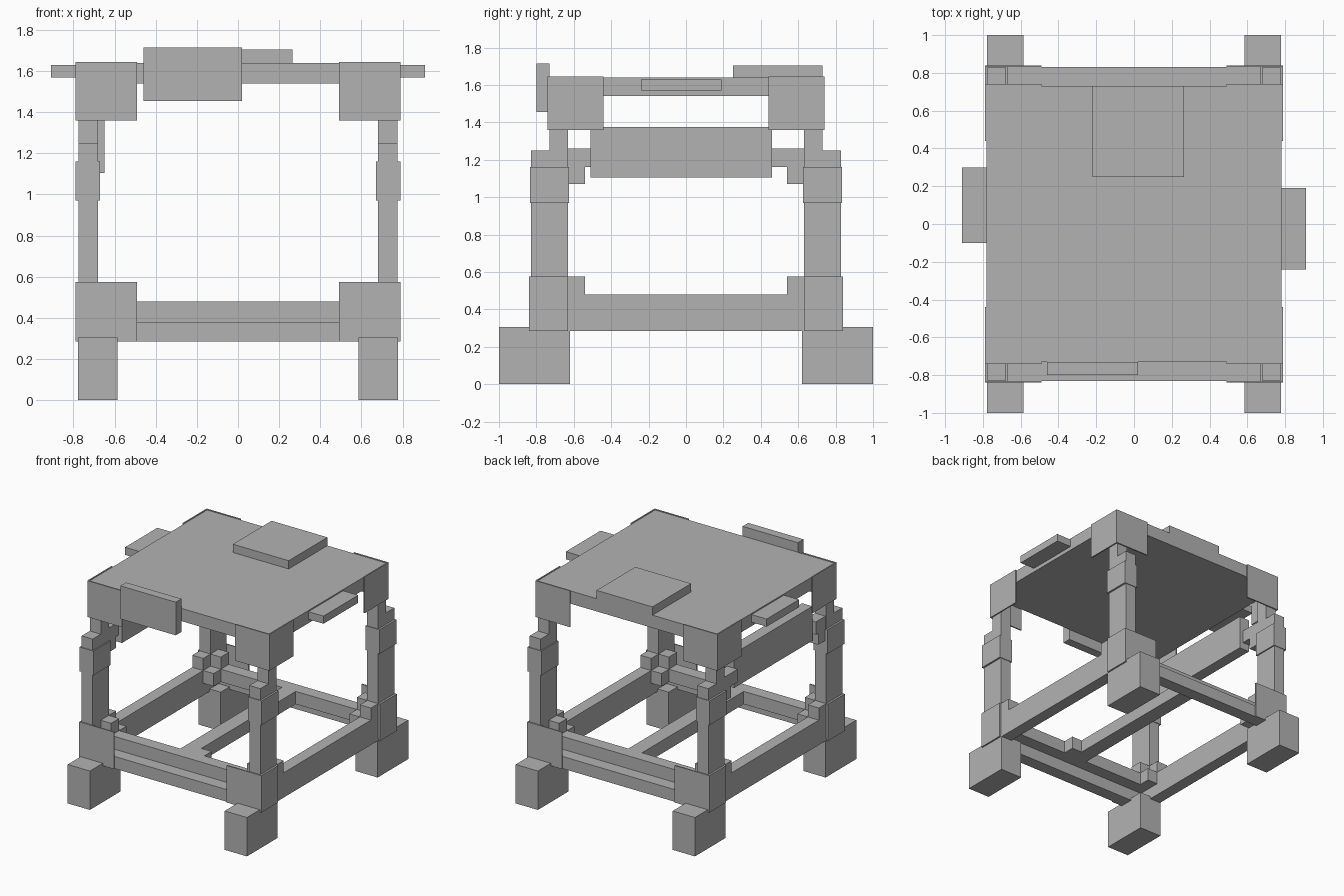
import bpy

cube = bpy.data.objects.get("Cube")
if cube:
    bpy.data.objects.remove(cube, do_unlink=True)

grey = bpy.data.materials.new("plain grey")
grey.use_nodes = True
color = (0.45, 0.45, 0.45, 1)
grey.diffuse_color = color
grey.node_tree.nodes["Principled BSDF"].inputs["Base Color"].default_value = color

CORNERS = [(sx, sy) for sx in (-1, 1) for sy in (-1, 1)]


def box(name, xs, ys, zs):
    """Axis-aligned block from its extents."""
    bpy.ops.mesh.primitive_cube_add(size=1)
    ob = bpy.context.object
    ob.name = name
    spans = [(min(s), max(s)) for s in (xs, ys, zs)]
    for v in ob.data.vertices:
        v.co = [hi if c > 0 else lo for c, (lo, hi) in zip(v.co, spans)]
    ob.data.materials.append(grey)
    return ob


def at_corners(name, xs, ys, zs):
    """The same block mirrored to all four corners."""
    for sx, sy in CORNERS:
        label = f"{name}_{'back' if sy > 0 else 'front'}_{'left' if sx > 0 else 'right'}"
        box(label, [sx * x for x in xs], [sy * y for y in ys], zs)


# Table top with loose boards on and around it
box("table_top", (-.78, .78), (-.73, .73), (1.54, 1.64))
box("top_board", (-.22, .265), (.25, .73), (1.64, 1.705))
box("front_board", (-.46, .02), (-.80, -.73), (1.455, 1.715))
box("left_board", (.78, .91), (-.24, .19), (1.57, 1.63))
box("right_board", (-.91, -.78), (-.10, .30), (1.57, 1.63))

# Thin plates wrapping the corners of the top
at_corners("top_corner_face", (.49, .79), (.73, .74), (1.36, 1.645))
at_corners("top_corner_side", (.78, .79), (.44, .74), (1.36, 1.645))

# Legs: tall inner post, shorter outer post, collar and foot
at_corners("inner_post", (.68, .775), (.63, .73), (.28, 1.54))
at_corners("outer_post", (.68, .775), (.73, .83), (.28, 1.25))
at_corners("post_collar", (.67, .79), (.625, .835), (.97, 1.16))
at_corners("foot", (.585, .778), (.62, 1.0), (0, .305))

# Lower corner brackets
at_corners("bracket_face", (.49, .79), (.83, .84), (.285, .575))
at_corners("bracket_side", (.77, .79), (.63, .84), (.285, .575))
at_corners("bracket_side_block", (.68, .775), (.54, .63), (.48, .575))
at_corners("bracket_end_block", (.59, .68), (.63, .73), (.48, .575))
at_corners("bracket_inner_block", (.59, .68), (.54, .63), (.38, .48))

# Lower rails: stepped at front and back, plain at the sides
for name, s in (("front", -1), ("back", 1)):
    box(name + "_lower_rail", (-.77, .77), (s * .73, s * .83), (.285, .38))
    box(name + "_upper_rail", (-.77, .77), (s * .63, s * .73), (.38, .48))
for name, s in (("right", -1), ("left", 1)):
    box(name + "_rail", (s * .68, s * .775), (-.63, .63), (.285, .48))

# Centre stretcher and its support block
box("stretcher", (-.06, .06), (-.63, .63), (.38, .48))
box("stretcher_block", (.06, .15), (-.63, .54 - 1.08), (.38, .48))

# Upper rail on one side only, with stubs to the posts
box("upper_side_rail", (-.74, -.65), (-.51, .46), (1.105, 1.375))
for name, s, inner in (("front", -1, .51), ("back", 1, .46)):
    box(name + "_rail_stub", (-.77, -.68), (s * inner, s * .63), (1.16, 1.26))
    box(name + "_rail_block", (-.77, -.68), (s * .54, s * .63), (1.07, 1.16))
